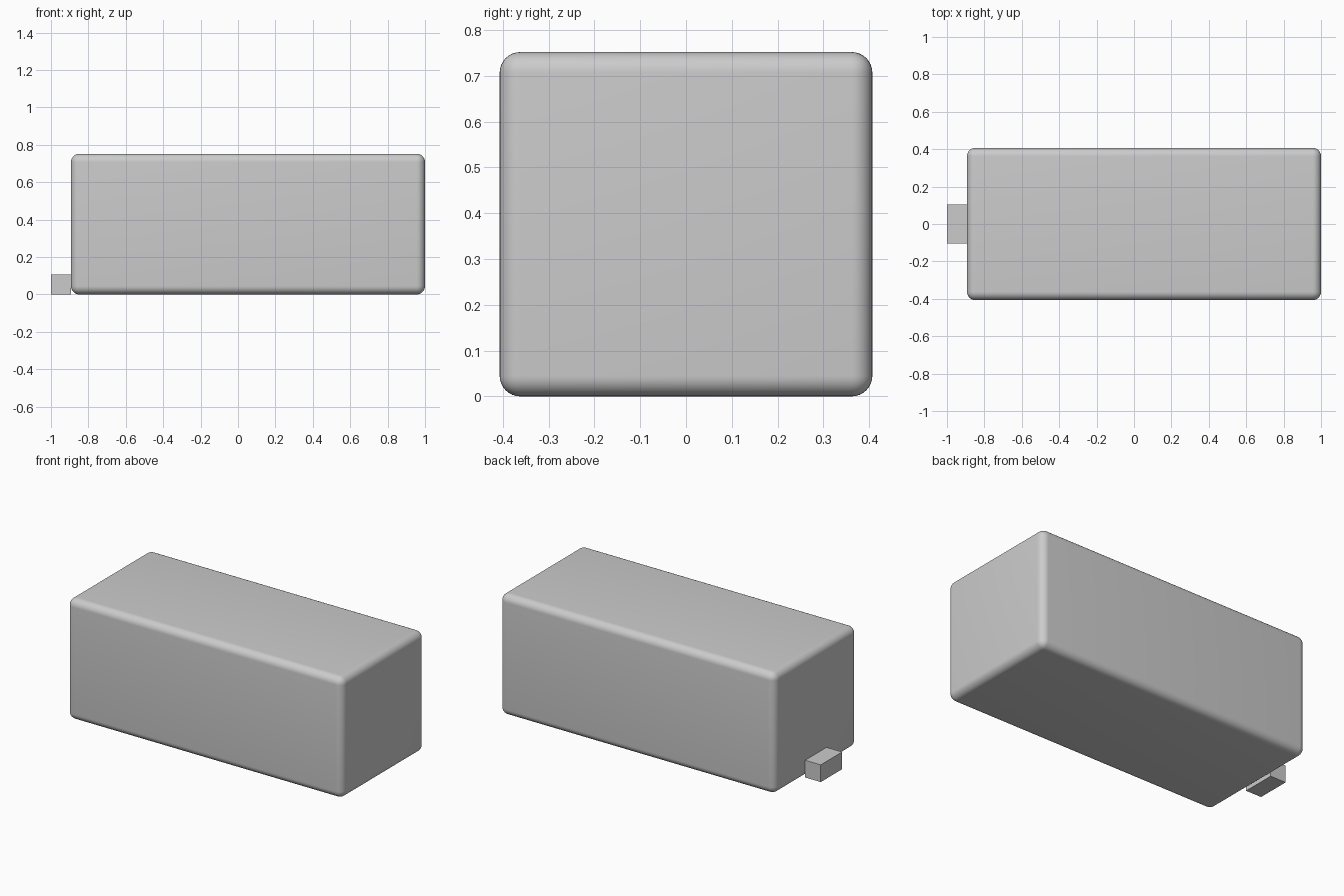
import bpy
import math

if "Cube" in bpy.data.objects:
    bpy.data.objects.remove(bpy.data.objects["Cube"])


def box(name, x, y, z):
    """Box from (min, max) ranges on each axis."""
    ranges = (x, y, z)
    bpy.ops.mesh.primitive_cube_add(size=1, location=[(a + b) / 2 for a, b in ranges])
    ob = bpy.context.object
    ob.name = name
    ob.scale = [b - a for a, b in ranges]
    bpy.ops.object.transform_apply(location=False, rotation=False, scale=True)
    return ob


SPLIT = -0.893  # plane where the tab meets the body

# Main body with rounded edges
body = box("body", (SPLIT, 1.0), (-0.407, 0.407), (0, 0.752))
bevel = body.modifiers.new("rounded_edges", 'BEVEL')
bevel.width = 0.045
bevel.segments = 8
bpy.ops.object.modifier_apply(modifier=bevel.name)
bpy.ops.object.shade_smooth_by_angle(angle=math.radians(30))

# Small sharp-edged tab at the left end
box("end_tab", (-1.0, SPLIT), (-0.105, 0.105), (0, 0.107))
